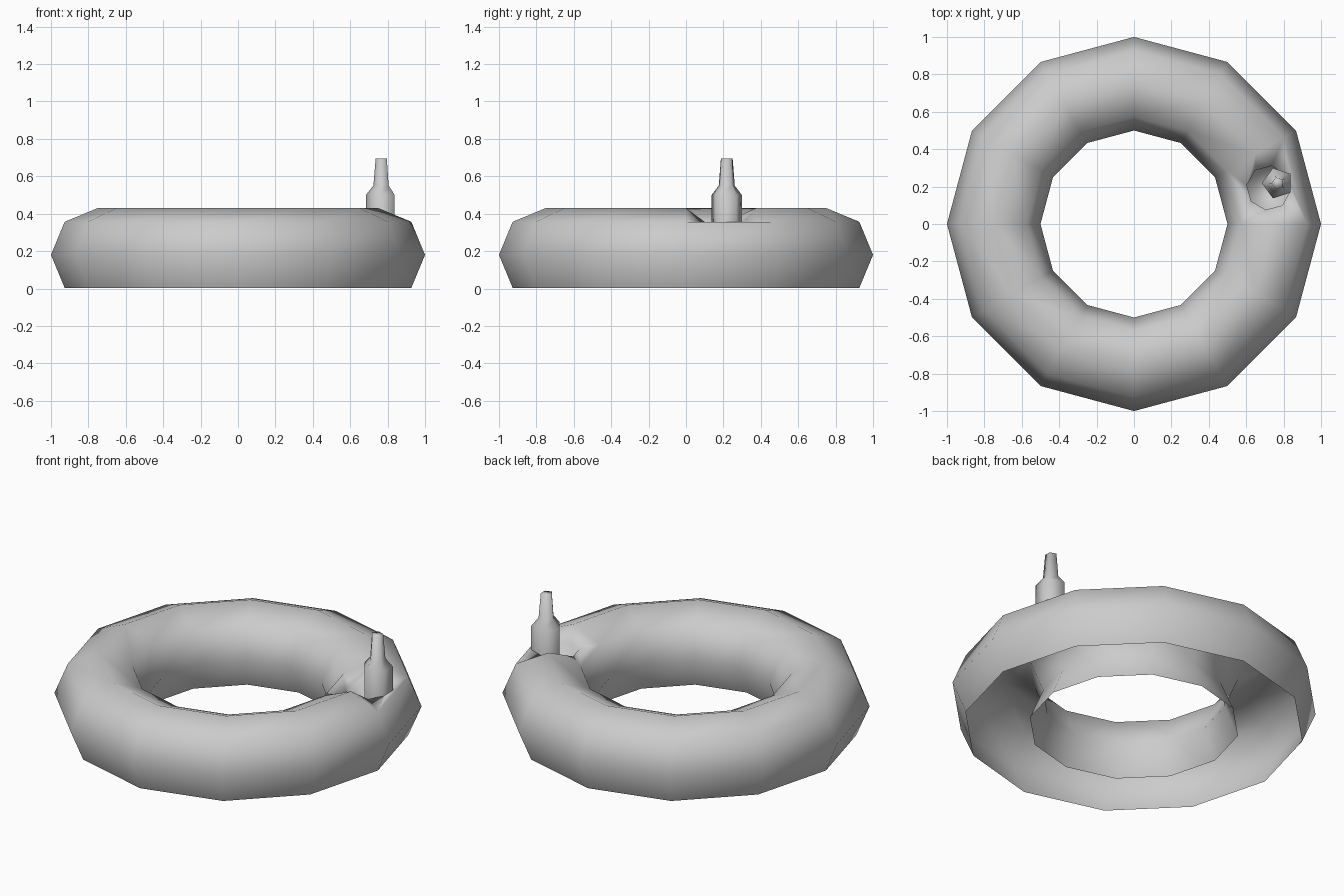
import bpy, bmesh
from math import cos, sin, radians, pi

if "Cube" in bpy.data.objects:
    bpy.data.objects.remove(bpy.data.objects["Cube"])

SEG = 12
MAJOR, MINOR, AXIS_Z = 0.75, 0.25, 0.18
LOW_Z = AXIS_Z + MINOR * sin(pi / 4)


def finish(name, bm):
    bmesh.ops.recalc_face_normals(bm, faces=bm.faces)
    for f in bm.faces:
        f.smooth = True
    me = bpy.data.meshes.new(name)
    bm.to_mesh(me)
    bm.free()
    ob = bpy.data.objects.new(name, me)
    bpy.context.collection.objects.link(ob)
    return ob


# Tube ring: octagonal section with its lowest point left out (open underneath)
bm = bmesh.new()
section = [(MAJOR + MINOR * cos(radians(a)), AXIS_Z + MINOR * sin(radians(a)))
           for a in range(-45, 226, 45)]
section = [(r, max(z, 0.0)) for r, z in section]
rings = []
for i in range(SEG):
    t = 2 * pi * i / SEG
    rings.append([bm.verts.new((r * cos(t), r * sin(t), z)) for r, z in section])
for i in range(SEG):
    a, b = rings[i], rings[(i + 1) % SEG]
    for j in range(len(section) - 1):
        if i == 0 and j in (2, 3):
            continue  # opening for the valve seat
        bm.faces.new((a[j], b[j], b[j + 1], a[j + 1]))

# Sunken octagonal valve seat joined to the opening
cx, cy, seat_r = 0.72, 0.193, 0.118


def octagon(z):
    return [bm.verts.new((cx + seat_r * cos(radians(37.5 + 45 * k)),
                          cy + seat_r * sin(radians(37.5 + 45 * k)), z))
            for k in range(8)]


rim, floor = octagon(LOW_Z), octagon(LOW_Z - 0.06)
a, b = rings[0], rings[1]
# Opening vertex that each rim vertex connects to
match = [b[2], b[3], b[3], b[4], a[4], a[3], a[3], a[2]]
for k in range(8):
    n = (k + 1) % 8
    if match[k] is match[n]:
        bm.faces.new((match[k], rim[n], rim[k]))
    else:
        bm.faces.new((match[k], match[n], rim[n], rim[k]))
    bm.faces.new((rim[k], rim[n], floor[n], floor[k]))
bm.faces.new(floor)
finish("float_ring", bm)

# Five-sided valve turned from a short profile
bm = bmesh.new()
profile = [(0.085, LOW_Z - 0.06), (0.085, 0.50), (0.045, 0.55), (0.033, 0.695)]
loops = []
for r, z in profile:
    loops.append([bm.verts.new((0.769 + r * cos(pi + 2 * pi * k / 5),
                                0.218 + r * sin(pi + 2 * pi * k / 5), z))
                  for k in range(5)])
for lo, hi in zip(loops, loops[1:]):
    for k in range(5):
        n = (k + 1) % 5
        bm.faces.new((lo[k], lo[n], hi[n], hi[k]))
bm.faces.new(loops[-1])
finish("valve", bm)
